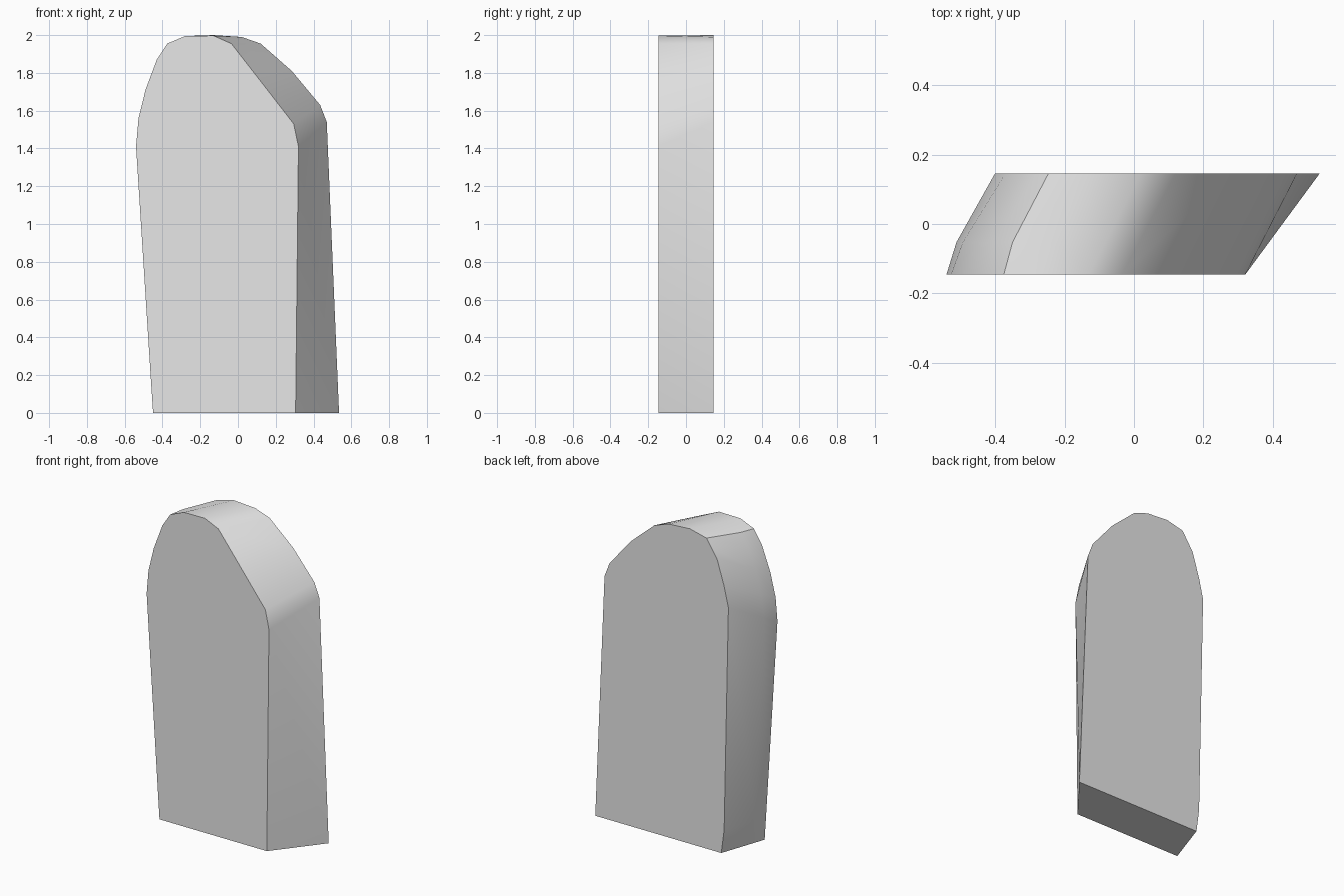
import bpy, bmesh, math

cube = bpy.data.objects.get("Cube")
if cube:
    bpy.data.objects.remove(cube, do_unlink=True)

HALF_DEPTH = 0.146
BULGE_T = 0.32  # where the bulged row sits between front and back

# Matching outline points (front x, front z, back x, back z), clockwise from the base
left_edge = [
    (-.45, 0, -.35, 0), (-.46, .15, -.37, .15), (-.54, 1.41, -.40, 1.57),
    (-.527, 1.56, -.37, 1.70), (-.49, 1.71, -.32, 1.86),
    (-.43, 1.87, -.28, 1.92), (-.375, 1.955, -.246, 1.972),
    (-.28, 1.995, -.13, 2.0),
]
right_edge = [
    (-.13, 1.997, .02, 1.99), (-.035, 1.955, .12, 1.955),
    (.13, 1.743, .285, 1.81), (.295, 1.53, .435, 1.63),
    (.32, 1.41, .47, 1.54), (.305, 0, .535, 0),
]
outline = left_edge + right_edge


def lerp(a, b, t):
    return a + (b - a) * t


bm = bmesh.new()
front = [bm.verts.new((p[0], -HALF_DEPTH, p[1])) for p in outline]
back = [bm.verts.new((p[2], HALF_DEPTH, p[3])) for p in outline]

# Middle row that swells the left flank, fading out at the base and peak
middle = []
last = len(left_edge) - 1
for i, (fx, fz, bx, bz) in enumerate(left_edge):
    bulge = 0 if i in (0, last) else 0.016
    middle.append(bm.verts.new((lerp(fx, bx, BULGE_T) - bulge,
                                lerp(-HALF_DEPTH, HALF_DEPTH, BULGE_T),
                                lerp(fz, bz, BULGE_T))))

# Front and back faces
bm.faces.new(front)
bm.faces.new(back[::-1])

# Left flank, two strips
for i in range(last):
    for a, b in ((front, middle), (middle, back)):
        bm.faces.new((a[i], b[i], b[i + 1], a[i + 1]))

# Crown and right flank, with the twisted lower panel split along its fold
bm.faces.new((front[last], middle[last], back[last], back[last + 1], front[last + 1]))
for i in range(last + 1, len(outline) - 2):
    bm.faces.new((front[i], back[i], back[i + 1], front[i + 1]))
bm.faces.new((front[-2], back[-2], back[-1]))
bm.faces.new((front[-2], back[-1], front[-1]))

# Underside
bm.faces.new((front[-1], back[-1], back[0], middle[0], front[0]))
bmesh.ops.recalc_face_normals(bm, faces=bm.faces[:])

mesh = bpy.data.meshes.new("slanted_slab")
bm.to_mesh(mesh)
bm.free()
slab = bpy.data.objects.new("slanted_slab", mesh)
bpy.context.collection.objects.link(slab)

# Plain grey material
grey = bpy.data.materials.new("light_grey")
grey.use_nodes = True
colour = (0.8, 0.8, 0.8, 1)
grey.diffuse_color = colour
for node in grey.node_tree.nodes:
    if node.type == "BSDF_PRINCIPLED":
        node.inputs["Base Color"].default_value = colour
mesh.materials.append(grey)

# Smooth flank, crisp rim
bpy.ops.object.select_all(action="DESELECT")
slab.select_set(True)
bpy.context.view_layer.objects.active = slab
bpy.ops.object.shade_smooth_by_angle(angle=math.radians(35))
